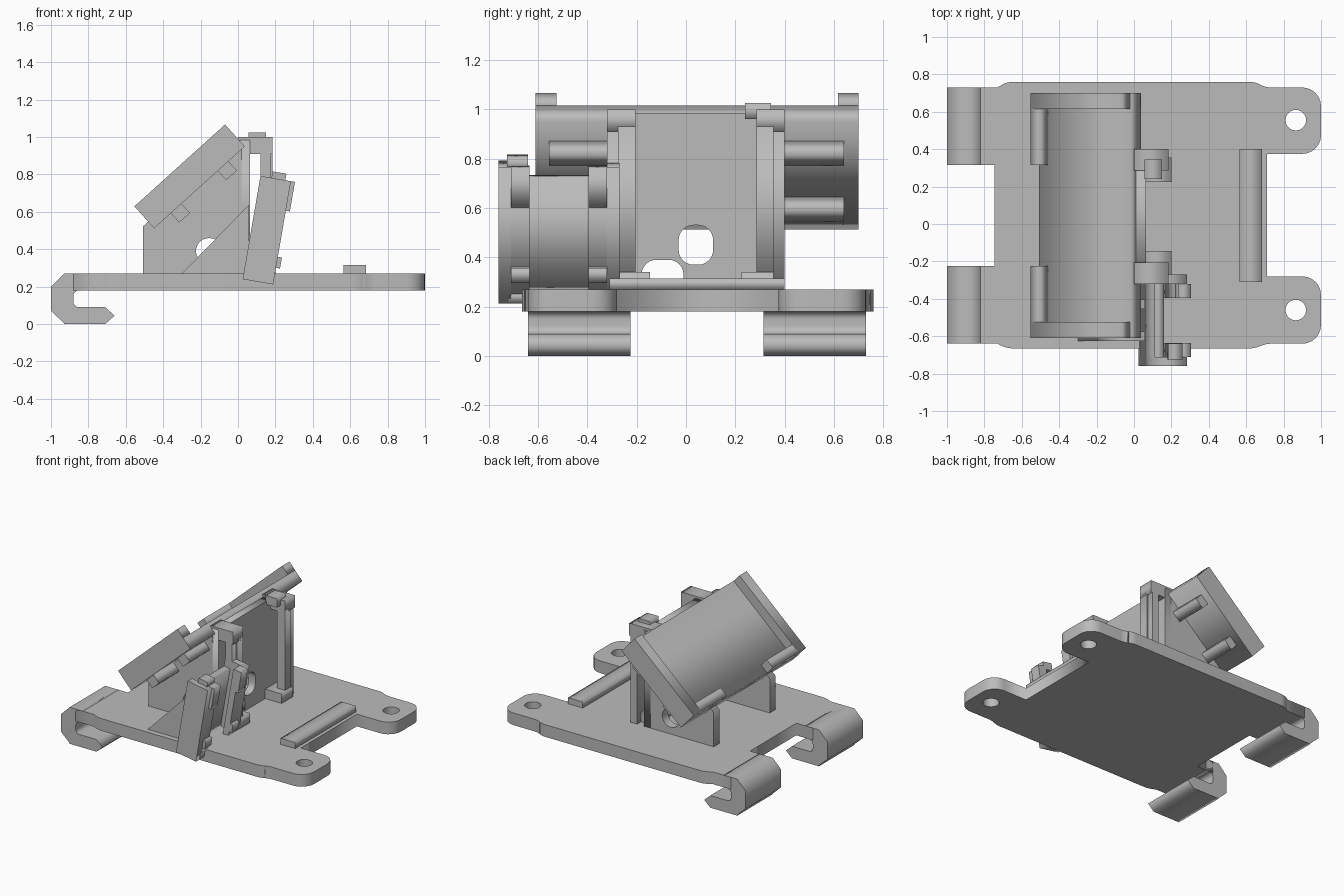
import bpy, math
from mathutils import Matrix, Vector

if "Cube" in bpy.data.objects:
    bpy.data.objects.remove(bpy.data.objects["Cube"])

grey = bpy.data.materials.new("plain grey")
grey.use_nodes = True
grey.diffuse_color = (0.5, 0.5, 0.5, 1)
grey.node_tree.nodes["Principled BSDF"].inputs["Base Color"].default_value = (0.5, 0.5, 0.5, 1)


def frame(right, up, origin=(0, 0, 0)):
    """Matrix whose local X and Y lie along right and up."""
    r, u = Vector(right).normalized(), Vector(up).normalized()
    m = Matrix((r, u, r.cross(u))).transposed().to_4x4()
    m.translation = origin
    return m


FLAT = Matrix.Identity(4)
SIDE = frame((1, 0, 0), (0, 0, 1))      # profile in x-z, depth along -y
FACE = frame((0, 1, 0), (0, 0, 1))      # profile in y-z, depth along +x


def rounded(points, steps=6):
    """Closed loop from (x, y[, radius]) corners."""
    loop = []
    for i, p in enumerate(points):
        c = Vector(p[:2])
        r = p[2] if len(p) > 2 else 0
        if not r:
            loop.append(c)
            continue
        a = c + (Vector(points[i - 1][:2]) - c).normalized() * r
        b = c + (Vector(points[(i + 1) % len(points)][:2]) - c).normalized() * r
        for k in range(steps + 1):
            t = k / steps * math.pi / 2
            loop.append(c + (a - c) * (1 - math.sin(t)) + (b - c) * (1 - math.cos(t)))
    return loop


def slot(x0, x1, y0, y1, r):
    return rounded([(x0, y0, r), (x1, y0, r), (x1, y1, r), (x0, y1, r)])


def prism(name, loops, lo, hi, m=FLAT):
    """Extrude an outline (first loop) with holes (other loops)."""
    curve = bpy.data.curves.new(name, "CURVE")
    curve.dimensions, curve.fill_mode = "2D", "BOTH"
    curve.extrude = (hi - lo) / 2
    for loop in loops:
        s = curve.splines.new("POLY")
        s.points.add(len(loop) - 1)
        for pt, p in zip(s.points, loop):
            pt.co = (p[0], p[1], 0, 1)
        s.use_cyclic_u = True
    tmp = bpy.data.objects.new(name, curve)
    bpy.context.collection.objects.link(tmp)
    mesh = bpy.data.meshes.new_from_object(tmp.evaluated_get(bpy.context.evaluated_depsgraph_get()))
    bpy.data.objects.remove(tmp)
    mesh.transform(m @ Matrix.Translation((0, 0, (lo + hi) / 2)))
    mesh.materials.clear()
    mesh.materials.append(grey)
    ob = bpy.data.objects.new(name, mesh)
    bpy.context.collection.objects.link(ob)
    return ob


def box(name, xs, ys, zs, m=SIDE):
    """Box given by x, y, z ranges; x and z may lie in a tilted frame."""
    (a, b), (c, d) = xs, zs
    return prism(name, [[(a, c), (b, c), (b, d), (a, d)]], -ys[1], -ys[0], m)


# Base plate with two lugs, two hook tabs and screw holes
base = rounded([
    (1, -0.64, 0.1), (1, -0.28, 0.1), (0.71, -0.28), (0.71, 0.375), (1, 0.375, 0.1),
    (1, 0.73, 0.1), (0.7, 0.73, 0.03), (0.65, 0.76, 0.03), (-0.68, 0.76, 0.03),
    (-0.73, 0.73), (-0.88, 0.73), (-0.88, 0.315), (-0.745, 0.315),
    (-0.745, -0.225), (-0.88, -0.225), (-0.88, -0.64), (-0.73, -0.64),
    (-0.68, -0.665, 0.03), (0.65, -0.665, 0.03), (0.7, -0.64, 0.03)])
holes = [slot(0.81, 0.92, y - 0.055, y + 0.055, 0.055) for y in (-0.46, 0.555)]
prism("base_plate", [base] + holes, 0.18, 0.27)
box("stop_strip", (0.565, 0.685), (-0.31, 0.4), (0.27, 0.315))

# Rail hooks
hook = rounded([(-0.88, 0.27), (-0.93, 0.27), (-1, 0.2), (-1, 0.07), (-0.93, 0.005),
                (-0.93, 0), (-0.71, 0), (-0.66, 0.045), (-0.71, 0.09),
                (-0.88, 0.09, 0.03), (-0.88, 0.18, 0.03), (-0.82, 0.18), (-0.82, 0.27)])
for name, y in (("left_hook", -0.64), ("right_hook", 0.315)):
    prism(name, [hook], -y - 0.415, -y, SIDE)

# Tilted tray: floor, side walls, low corner lips and ribs below
tray = frame((0.742, 0, 0.67), (-0.67, 0, 0.742), (-0.448, 0, 0.512))
box("tray_floor", (0, 0.653), (-0.61, 0.7), (0, 0.088), tray)
for ys in ((-0.61, -0.525), (0.615, 0.7)):
    box("tray_side_wall", (0, 0.653), ys, (0.088, 0.158), tray)
for ys in ((-0.525, -0.225), (0.315, 0.615)):
    box("tray_corner_lip", (0, 0.068), ys, (0.088, 0.158), tray)
for u in (0.12, 0.458):
    box("tray_rib", (u, u + 0.077), (-0.555, 0.64), (-0.067, 0), tray)

# Side supports under the tray
support = [(-0.507, 0.27), (0.02, 0.27), (0.02, 0.95), (-0.02, 0.96), (-0.507, 0.523)]
for y in (-0.32, 0.335):
    prism("tray_support", [support, slot(-0.225, -0.085, 0.32, 0.46, 0.07)], -y - 0.065, -y, SIDE)

# Upright wall with cable openings
wall = rounded([(-0.32, 0.27), (-0.18, 0.27), (-0.18, 0.39, 0.06), (-0.01, 0.39, 0.06),
                (-0.01, 0.27), (0.4, 0.27), (0.4, 0.985), (-0.32, 0.985)])
prism("upright_wall", [wall, slot(-0.03, 0.11, 0.37, 0.53, 0.06)], 0.01, 0.065, FACE)

# Board clip posts in front of the wall, mirrored about its middle
for s in (-1, 1):
    def span(a, b):
        return sorted((0.04 + s * a, 0.04 + s * b))
    box("clip_post", (0.12, 0.185), span(0.245, 0.315), (0.27, 0.93))
    box("clip_post_edge", (0.12, 0.175), span(0.315, 0.36), (0.27, 0.93))
    box("clip_head", (0, 0.185), span(0.245, 0.36), (0.91, 1.0))
    box("clip_foot", (0.05, 0.2), span(0.185, 0.315), (0.27, 0.34))
box("clip_latch", (0.055, 0.15), (0.24, 0.345), (0.96, 1.025))

# Smaller leaning holder at the side
lean = frame((0.985, 0, -0.17), (0.17, 0, 0.985), (0.025, 0, 0.24))
MID = -0.515
box("holder_back", (0, 0.05), (-0.72, -0.31), (0.03, 0.5), lean)
box("holder_sill", (0, 0.165), (-0.72, -0.31), (0, 0.05), lean)
for s in (-1, 1):
    def span(a, b):
        return sorted((MID + s * a, MID + s * b))
    box("holder_side", (0, 0.165), span(0.195, 0.245), (0, 0.56), lean)
    box("holder_lip", (0.12, 0.165), span(0.12, 0.195), (0.04, 0.55), lean)
    box("holder_upper_catch", (0.12, 0.187), span(0.12, 0.195), (0.4, 0.56), lean)
    box("holder_lower_catch", (0.12, 0.187), span(0.12, 0.195), (0.09, 0.15), lean)
    y0, y1 = span(0.06, 0.11)
    prism("holder_gusset", [[(-0.3, 0.27), (0.06, 0.27), (0.06, 0.64)]], -y1, -y0, SIDE)
box("holder_latch", (0.06, 0.135), (-0.725, -0.64), (0.54, 0.595), lean)
